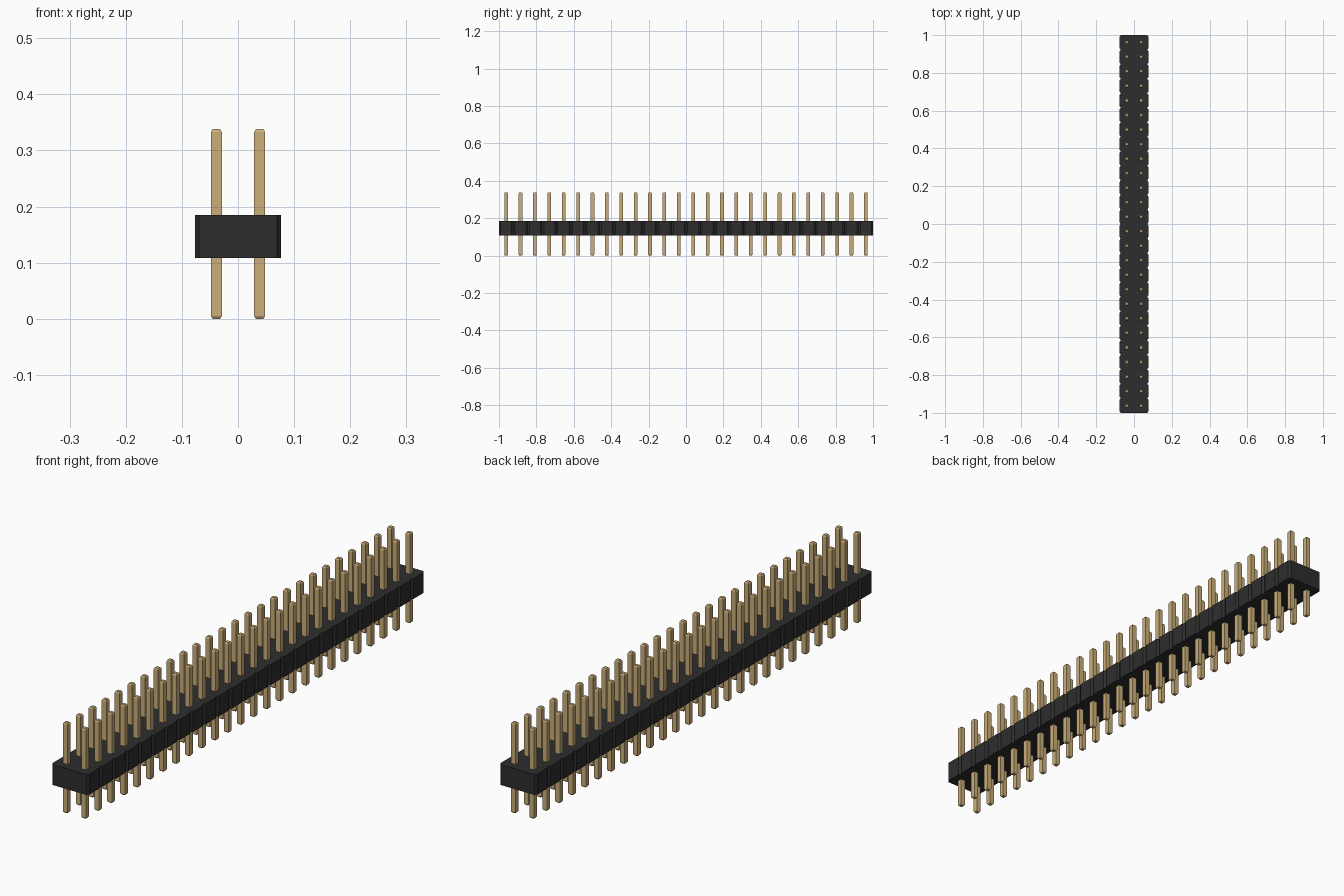
import bpy
import bmesh

cube = bpy.data.objects.get("Cube")
if cube:
    bpy.data.objects.remove(cube, do_unlink=True)

ROWS = 26
PITCH = 2 / ROWS
HALF = PITCH / 2
BODY_LOW, BODY_HIGH = 0.108, 0.185
PIN_TOP, PIN_HALF, TIP = 0.338, 0.0096, 0.005


def make_material(name, color):
    mat = bpy.data.materials.new(name)
    mat.use_nodes = True
    mat.diffuse_color = color
    mat.node_tree.nodes["Principled BSDF"].inputs["Base Color"].default_value = color
    return mat


def make_object(name, bm, mat):
    bmesh.ops.recalc_face_normals(bm, faces=bm.faces)
    mesh = bpy.data.meshes.new(name)
    bm.to_mesh(mesh)
    bm.free()
    mesh.materials.append(mat)
    obj = bpy.data.objects.new(name, mesh)
    bpy.context.collection.objects.link(obj)
    return obj


def loft(bm, rings):
    """Skin a stack of matching horizontal rings and cap both ends."""
    loops = [[bm.verts.new(p) for p in ring] for ring in rings]
    for low, high in zip(loops, loops[1:]):
        for i in range(len(low)):
            j = (i + 1) % len(low)
            bm.faces.new((low[i], low[j], high[j], high[i]))
    bm.faces.new(loops[0][::-1])
    bm.faces.new(loops[-1])


def square(x, y, r, z):
    return [(x + sx * r, y + sy * r, z)
            for sx, sy in ((-1, -1), (1, -1), (1, 1), (-1, 1))]


black = make_material("black plastic", (0.027, 0.027, 0.027, 1))
gold = make_material("gold metal", (0.60, 0.43, 0.195, 1))
row_centres = [(i + 0.5) * PITCH - 1 for i in range(ROWS)]

# Housing: one continuous outline with a notch between neighbouring rows
CUT_X, CUT_Y = 0.007, 0.009
side = []
for y in row_centres:
    side += [(PITCH - CUT_X, y - HALF), (PITCH, y - HALF + CUT_Y),
             (PITCH, y + HALF - CUT_Y)]
side.append((PITCH - CUT_X, 1))
outline = side + [(-x, y) for x, y in reversed(side)]
bm = bmesh.new()
loft(bm, [[(x, y, z) for x, y in outline] for z in (BODY_LOW, BODY_HIGH)])
make_object("housing", bm, black)

# Pins: square rods with tapered tips, in two columns
for name, x in (("left_pins", HALF), ("right_pins", -HALF)):
    bm = bmesh.new()
    for y in row_centres:
        loft(bm, [square(x, y, PIN_HALF * scale, z) for scale, z in
                  ((0.7, 0), (1, TIP), (1, PIN_TOP - TIP), (0.7, PIN_TOP))])
    make_object(name, bm, gold)
